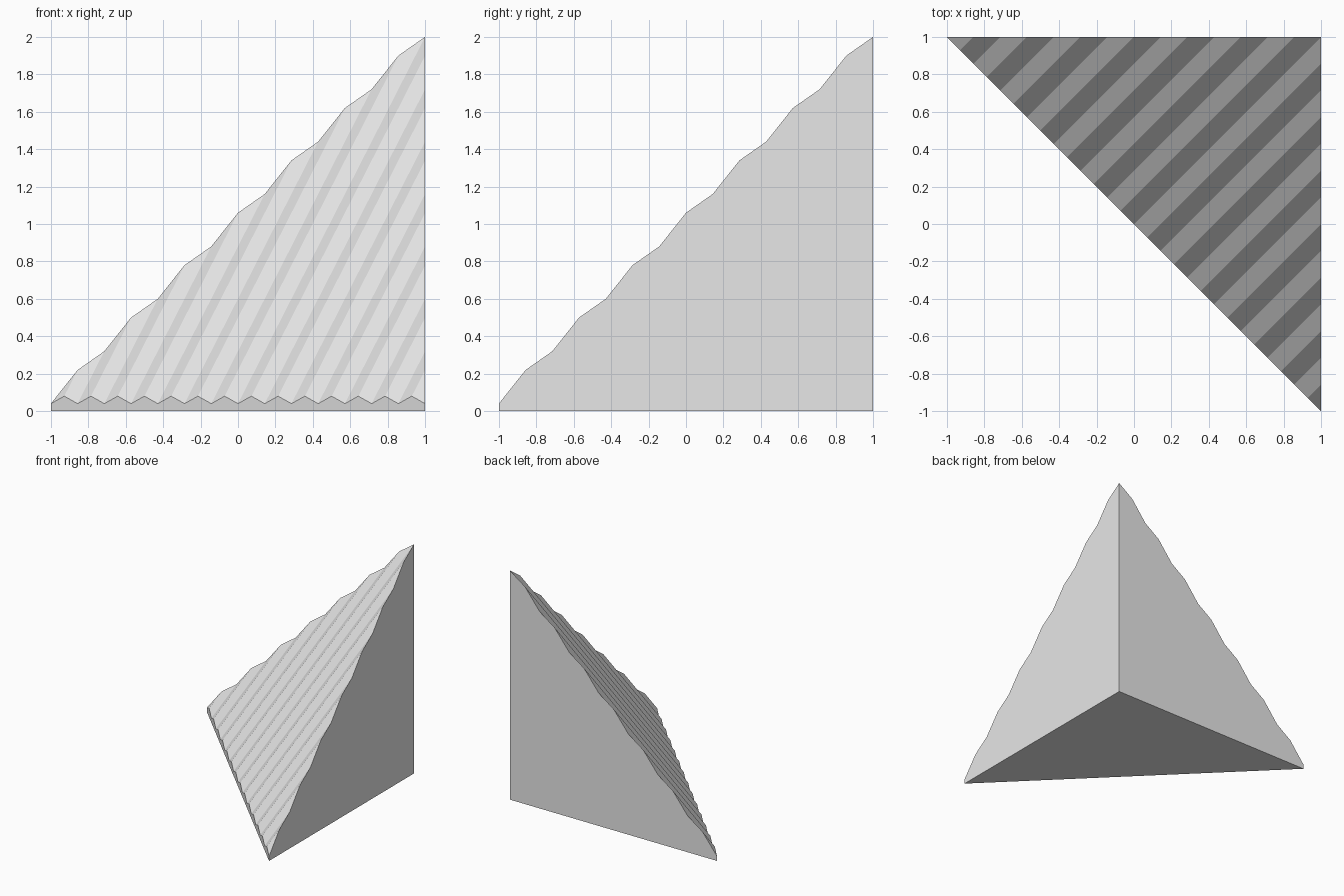
import bpy, bmesh

if "Cube" in bpy.data.objects:
    bpy.data.objects.remove(bpy.data.objects["Cube"], do_unlink=True)

RIDGES = 14            # ridges across the sloping face
VALLEY, PEAK = 0.04, 0.08
RISE = 0.98            # height gained per unit of x + y

grey = bpy.data.materials.new("light_grey")
grey.use_nodes = True
grey.diffuse_color = (0.8, 0.8, 0.8, 1)
grey.node_tree.nodes["Principled BSDF"].inputs["Base Color"].default_value = (0.8, 0.8, 0.8, 1)

bm = bmesh.new()

# Floor corners
left = bm.verts.new((-1, 1, 0))
back = bm.verts.new((1, 1, 0))
front = bm.verts.new((1, -1, 0))

# Zigzag along the low edge, and the matching points up on the two walls
eave, crest = [], []
count = 2 * RIDGES
for i in range(count + 1):
    t = i / RIDGES - 1
    z = PEAK if i % 2 else VALLEY
    low = bm.verts.new((t, -t, z))
    eave.append(low)
    if i in (0, count):
        crest.append(low)
    else:
        run = 1 - abs(t)
        crest.append(bm.verts.new((t + run, -t + run, z + RISE * 2 * run)))

# Corrugated slope, one flat strip per ridge side
for i in range(count):
    corners = [eave[i], eave[i + 1], crest[i + 1], crest[i]]
    bm.faces.new(list(dict.fromkeys(corners)))

# Floor, low front rim and the two upright walls
bm.faces.new([left, back, front])
bm.faces.new([left, front] + eave[::-1])
bm.faces.new([back, left] + crest[:RIDGES + 1])
bm.faces.new([front, back] + crest[RIDGES:])

bmesh.ops.recalc_face_normals(bm, faces=bm.faces)
mesh = bpy.data.meshes.new("corrugated_corner_wedge")
bm.to_mesh(mesh)
bm.free()
mesh.materials.append(grey)
wedge = bpy.data.objects.new("corrugated_corner_wedge", mesh)
bpy.context.collection.objects.link(wedge)
